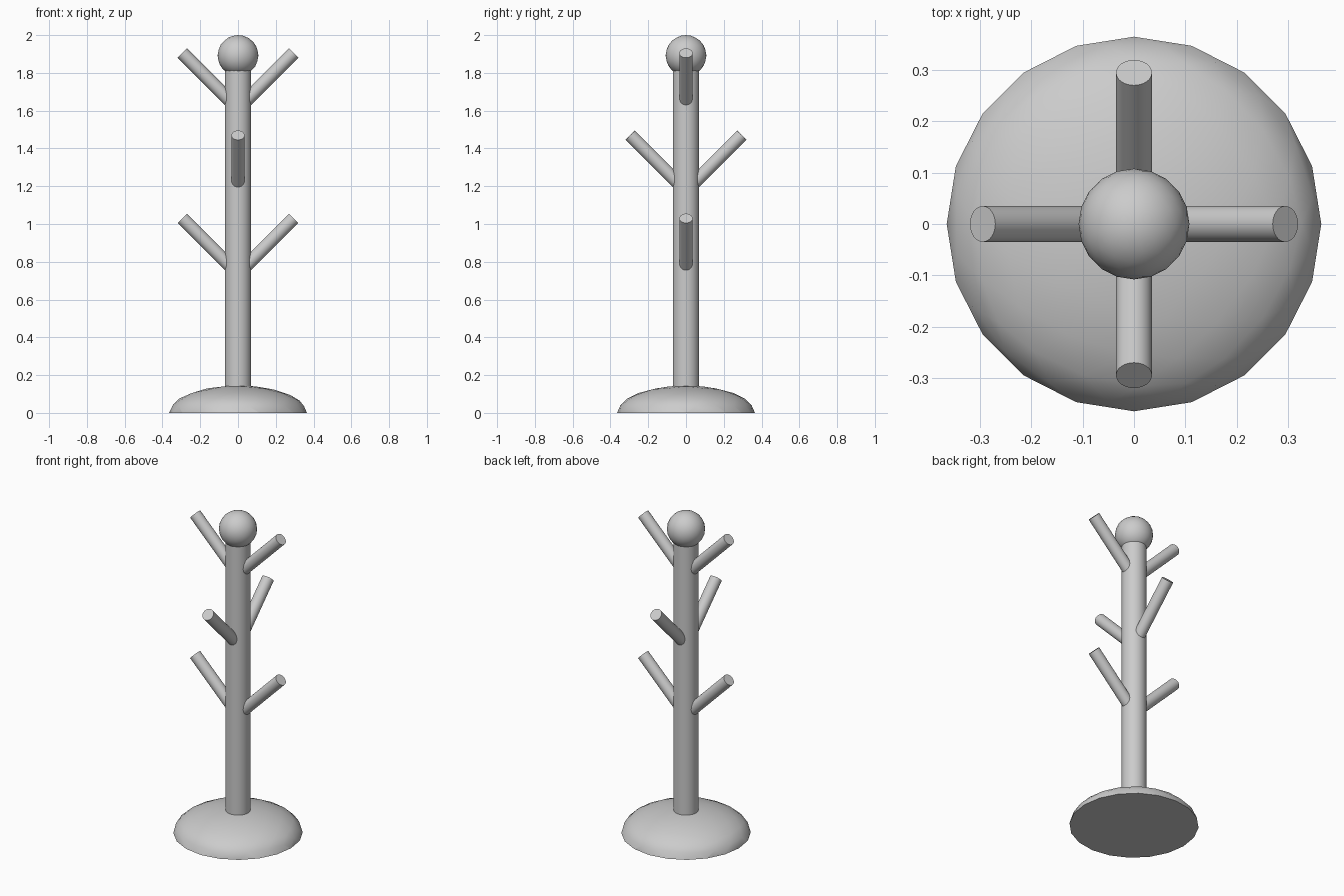
import bpy
import bmesh
import math
from mathutils import Vector

cube = bpy.data.objects.get("Cube")
if cube:
    bpy.data.objects.remove(cube, do_unlink=True)

grey = bpy.data.materials.new("plain_grey")
grey.use_nodes = True
colour = (0.6, 0.6, 0.6, 1)
grey.diffuse_color = colour
grey.node_tree.nodes["Principled BSDF"].inputs["Base Color"].default_value = colour


def finish(obj, name):
    obj.name = name
    obj.data.materials.clear()
    obj.data.materials.append(grey)
    bpy.ops.object.select_all(action="DESELECT")
    obj.select_set(True)
    bpy.context.view_layer.objects.active = obj
    bpy.ops.object.shade_smooth_by_angle(angle=math.radians(30))


def rod(name, start, end, radius, sides):
    start, end = Vector(start), Vector(end)
    axis = end - start
    bpy.ops.mesh.primitive_cylinder_add(
        vertices=sides, radius=radius, depth=axis.length, location=(start + end) / 2,
        rotation=axis.to_track_quat("Z", "Y").to_euler())
    finish(bpy.context.object, name)


# Domed foot: upper half of a flattened sphere, closed underneath
bpy.ops.mesh.primitive_ico_sphere_add(subdivisions=3, radius=1)
foot = bpy.context.object
bm = bmesh.new()
bm.from_mesh(foot.data)
cut = bmesh.ops.bisect_plane(bm, geom=bm.verts[:] + bm.edges[:] + bm.faces[:],
                             plane_co=(0, 0, 0), plane_no=(0, 0, 1), clear_inner=True)
rim = [e for e in cut["geom_cut"] if isinstance(e, bmesh.types.BMEdge)]
bmesh.ops.contextual_create(bm, geom=rim)
bmesh.ops.scale(bm, vec=(0.365, 0.365, 0.145), verts=bm.verts)
bmesh.ops.recalc_face_normals(bm, faces=bm.faces[:])
bm.to_mesh(foot.data)
bm.free()
finish(foot, "domed_foot")

# Upright post and ball finial
rod("post", (0, 0, 0.1), (0, 0, 1.83), 0.07, 32)
bpy.ops.mesh.primitive_ico_sphere_add(subdivisions=3, radius=0.108, location=(0, 0, 1.892))
finish(bpy.context.object, "ball_finial")

# Three tiers of paired pegs rising at 45 degrees, turned a quarter at each tier
reach = 0.295
tiers = {"lower": (0.735, (1, 0)), "middle": (1.175, (0, 1)), "upper": (1.61, (1, 0))}
for tier, (root, (dx, dy)) in tiers.items():
    for side, label in ((1, "a"), (-1, "b")):
        tip = (side * dx * reach, side * dy * reach, root + reach)
        rod(f"{tier}_peg_{label}", (0, 0, root), tip, 0.035, 32)
